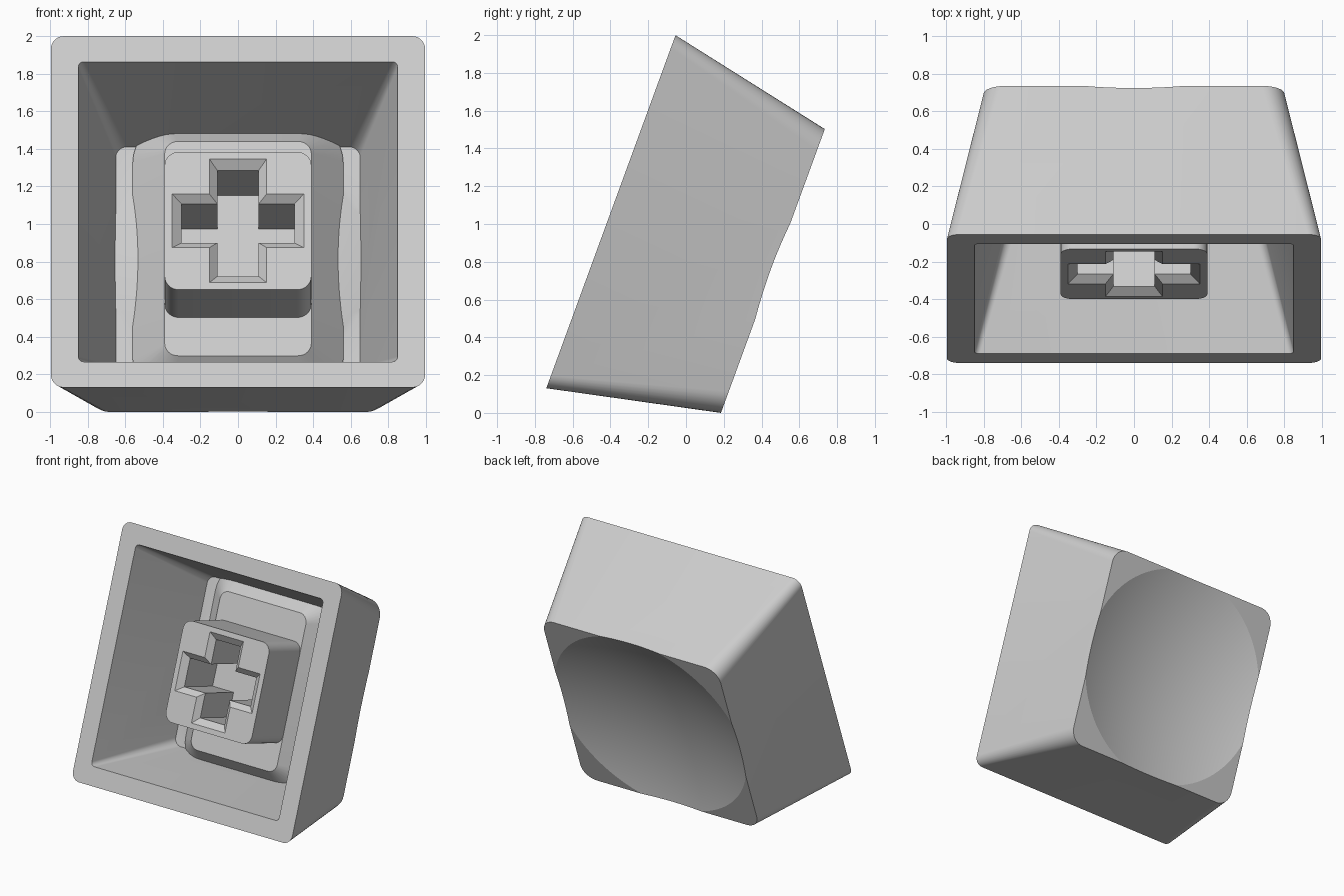
import bpy, bmesh, math
from mathutils import Vector

cube = bpy.data.objects.get("Cube")
if cube:
    bpy.data.objects.remove(cube, do_unlink=True)

# One flat colour
GREY = bpy.data.materials.new("light grey plastic")
GREY.use_nodes = True
colour = (0.6, 0.6, 0.6, 1)
GREY.diffuse_color = colour
GREY.node_tree.nodes["Principled BSDF"].inputs["Base Color"].default_value = colour

# The cap leans back: u is sideways, v runs up the rim, w goes into the cap
TILT = math.radians(20.1)
S, C = math.sin(TILT), math.cos(TILT)
HEIGHT = 0.913


def place(u, v, w):
    return Vector((u, -0.3975 + S * v + C * w, 1.065 + C * v - S * w))


def rounded(hu, hv, r, w, steps=8):
    """Rounded rectangle at depth w."""
    loop = []
    for k, (su, sv) in enumerate(((1, 1), (-1, 1), (-1, -1), (1, -1))):
        for i in range(steps + 1):
            a = math.pi / 2 * (k + i / steps)
            loop.append((su * (hu - r) + r * math.cos(a),
                         sv * (hv - r) + r * math.sin(a), w))
    return loop


def cross(length, width, w):
    """Plus-shaped outline at depth w."""
    loop = []
    for k in range(4):
        c, s = round(math.cos(k * math.pi / 2)), round(math.sin(k * math.pi / 2))
        for a, b in ((length, -width), (length, width), (width, width)):
            loop.append((a * c - b * s, a * s + b * c, w))
    return loop


def circle(r, w, n=96):
    return [(r * math.cos(2 * math.pi * i / n), r * math.sin(2 * math.pi * i / n), w)
            for i in range(n)]


def loft(name, loops):
    """Closed solid through a stack of matching outlines."""
    bm = bmesh.new()
    rings = [[bm.verts.new(place(*p)) for p in loop] for loop in loops]
    for a, b in zip(rings, rings[1:]):
        for i in range(len(a)):
            j = (i + 1) % len(a)
            bm.faces.new((a[i], a[j], b[j], b[i]))
    bm.faces.new(rings[0])
    bm.faces.new(rings[-1])
    bmesh.ops.recalc_face_normals(bm, faces=bm.faces)
    mesh = bpy.data.meshes.new(name)
    bm.to_mesh(mesh)
    bm.free()
    mesh.materials.append(GREY)
    ob = bpy.data.objects.new(name, mesh)
    bpy.context.collection.objects.link(ob)
    return ob


def dome(name, radius, centre_w=3.425, reach=1.25, rings=24):
    """Shallow spherical cap pointing towards the opening."""
    radii = [reach * i / rings for i in range(1, rings + 1)]
    radii.insert(0, 0.01)
    return loft(name, [circle(r, centre_w - math.sqrt(radius ** 2 - r ** 2)) for r in radii])


def activate(ob):
    bpy.ops.object.select_all(action='DESELECT')
    ob.select_set(True)
    bpy.context.view_layer.objects.active = ob


def cut(ob, cutter):
    cutter.hide_render = True
    mod = ob.modifiers.new("cut", 'BOOLEAN')
    mod.operation, mod.solver, mod.object = 'DIFFERENCE', 'EXACT', cutter
    activate(ob)
    bpy.ops.object.modifier_apply(modifier=mod.name)
    bpy.data.objects.remove(cutter, do_unlink=True)


# Tapered shell with a scooped outer face
shell = loft("cap_shell", [rounded(0.995, 0.995, 0.07, 0),
                           rounded(0.80, 0.80, 0.12, HEIGHT)])
cut(shell, dome("dish_cutter", 2.65))

# Hollow inside, its floor bulging to follow the scoop
cavity = loft("cavity_cutter", [rounded(0.855, 0.855, 0.03, -0.02),
                                rounded(0.65, 0.65, 0.06, 0.77)])
cut(cavity, dome("bulge_cutter", 2.748))
cut(shell, cavity)

# Sloped mount that carries the stem
mount = loft("stem_mount", [rounded(0.39, 0.607, 0.07, 0.57),
                            rounded(0.56, 0.78, 0.22, 0.76)])

# Square stem with a bevelled plus-shaped socket
stem = loft("stem", [rounded(0.39, 0.39, 0.075, 0.14),
                     rounded(0.39, 0.39, 0.075, 0.60)])
cut(stem, loft("socket_cutter", [cross(0.35, 0.152, 0.10), cross(0.35, 0.152, 0.14),
                                 cross(0.30, 0.11, 0.18), cross(0.30, 0.11, 0.70)]))

for part in (shell, mount, stem):
    activate(part)
    bpy.ops.object.shade_smooth_by_angle(angle=math.radians(15))
